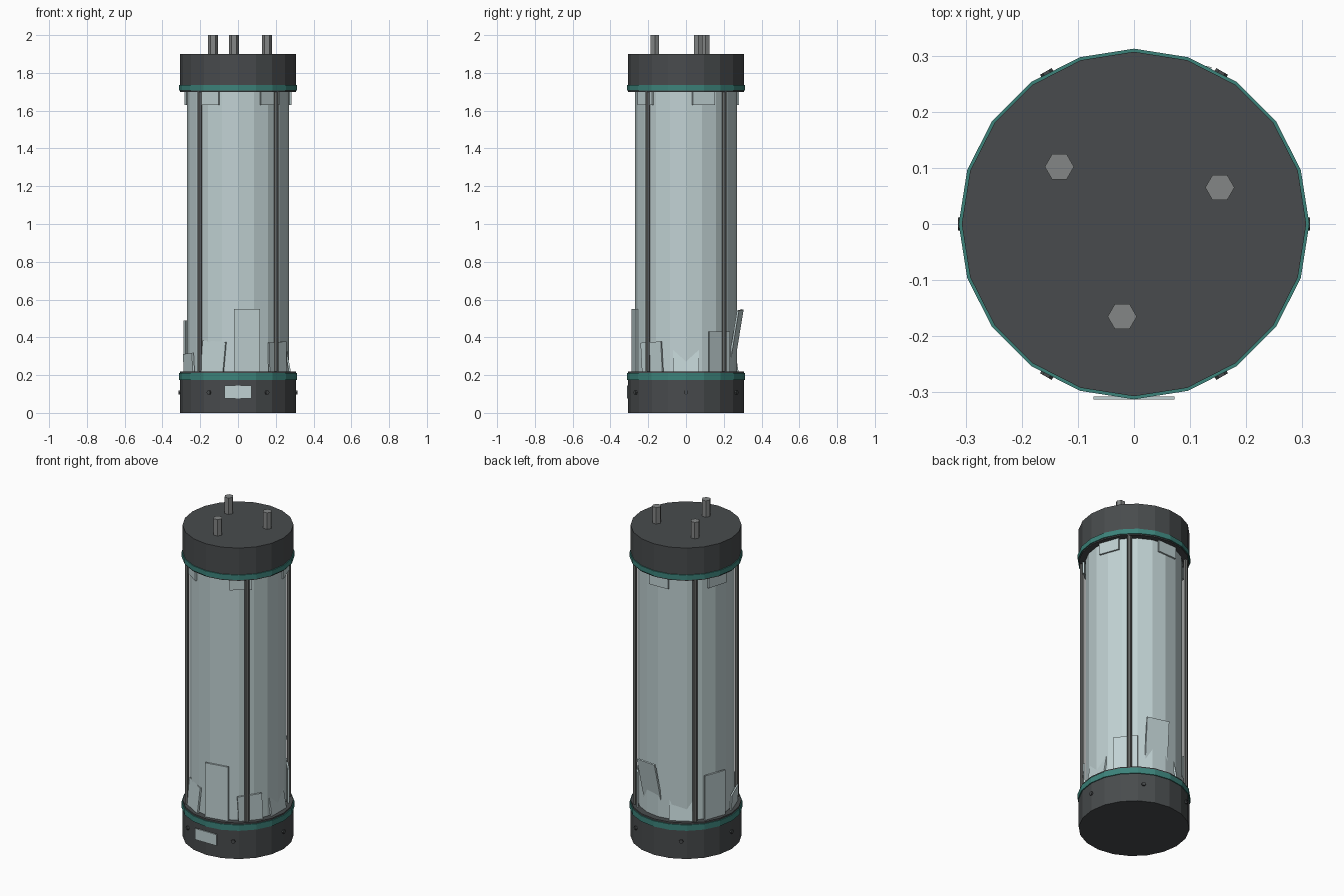
import bpy
import bmesh
import math
from mathutils import Matrix

if "Cube" in bpy.data.objects:
    bpy.data.objects.remove(bpy.data.objects["Cube"])


def material(name, rgb):
    m = bpy.data.materials.new(name)
    m.diffuse_color = (*rgb, 1)
    m.use_nodes = True
    m.node_tree.nodes["Principled BSDF"].inputs["Base Color"].default_value = m.diffuse_color
    return m


DARK = material("dark_metal", (0.065, 0.071, 0.074))
TEAL = material("teal_trim", (0.045, 0.225, 0.195))
GLASS = material("pale_glass", (0.53, 0.64, 0.65))
GREY = material("grey_pipe", (0.23, 0.24, 0.24))
ROD = material("rod_metal", (0.13, 0.135, 0.13))


def finish(name, bm, mat):
    me = bpy.data.meshes.new(name)
    bm.to_mesh(me)
    bm.free()
    me.materials.append(mat)
    ob = bpy.data.objects.new(name, me)
    bpy.context.collection.objects.link(ob)
    return ob


def cylinder(name, r, z0, z1, mat, sides=20, x=0, y=0, turn=0):
    bm = bmesh.new()
    bmesh.ops.create_cone(bm, cap_ends=True, segments=sides, radius1=r, radius2=r, depth=z1 - z0,
                          matrix=Matrix.Translation((x, y, (z0 + z1) / 2))
                          @ Matrix.Rotation(turn, 4, 'Z'))
    return finish(name, bm, mat)


def plate(name, angle, r, z0, z1, width, thick, tilt=0, roll=0, mat=GLASS):
    """Flat plate facing outward at an angle, leaning about its lower edge."""
    bm = bmesh.new()
    bmesh.ops.create_cube(bm, size=1, matrix=Matrix.Rotation(math.radians(angle), 4, 'Z')
                          @ Matrix.Translation((r, 0, z0))
                          @ Matrix.Rotation(math.radians(tilt), 4, 'Y')
                          @ Matrix.Rotation(math.radians(roll), 4, 'X')
                          @ Matrix.Translation((0, 0, (z1 - z0) / 2))
                          @ Matrix.Diagonal((thick, width, z1 - z0, 1)))
    return finish(name, bm, mat)


# Base, top cap and their trim rings
cylinder("base", 0.307, 0, 0.22, DARK)
cylinder("base_ring", 0.3125, 0.175, 0.21, TEAL)
cylinder("top_cap", 0.307, 1.70, 1.90, DARK)
cylinder("top_ring", 0.3125, 1.707, 1.737, TEAL)

# Glass tube
cylinder("glass_tube", 0.27, 0.21, 1.71, GLASS)

# Four upright rods around the tube
for i in range(4):
    a = math.radians(45 + 90 * i)
    cylinder(f"upright_rod_{i + 1}", 0.013, 0.21, 1.71, ROD, 6,
             0.287 * math.cos(a), 0.287 * math.sin(a), a)

# Three hexagonal pipes on the cap
for i, (x, y) in enumerate([(-0.133, 0.102), (0.153, 0.065), (-0.021, -0.165)]):
    cylinder(f"pipe_{i + 1}", 0.026, 1.89, 2.0, GREY, 6, x, y, math.pi / 6)

# Six bolts around the base
for i in range(6):
    bm = bmesh.new()
    bmesh.ops.create_cone(bm, cap_ends=True, segments=6, radius1=0.012, radius2=0.012, depth=0.014,
                          matrix=Matrix.Rotation(math.radians(60 * i), 4, 'Z')
                          @ Matrix.Translation((0.307, 0, 0.108))
                          @ Matrix.Rotation(math.pi / 2, 4, 'Y'))
    finish(f"bolt_{i + 1}", bm, DARK)

# Blank plate on the front of the base
plate("front_plate", -90, 0.31, 0.077, 0.145, 0.145, 0.006)

# Broken panes around the foot: angle, radius, top, lean, roll
panes = [(-80, 0.275, 0.55, 0, 0), (-40, 0.274, 0.375, 1, 3), (0, 0.275, 0.36, -10, 0),
         (40, 0.274, 0.43, 0, 0), (80, 0.237, 0.55, 10, 3), (120, 0.276, 0.36, -10, 0),
         (160, 0.277, 0.49, 0, 0), (200, 0.275, 0.315, 2, 3), (240, 0.277, 0.38, -5, -3)]
for i, (a, r, top, lean, roll) in enumerate(panes):
    plate(f"foot_pane_{i + 1}", a, r, 0.215, top, 0.14, 0.01, lean, roll)

# Pane stubs hanging under the cap
for i in range(5):
    plate(f"top_pane_{i + 1}", 20 + 72 * i, 0.273, 1.63, 1.71, 0.125, 0.01)
